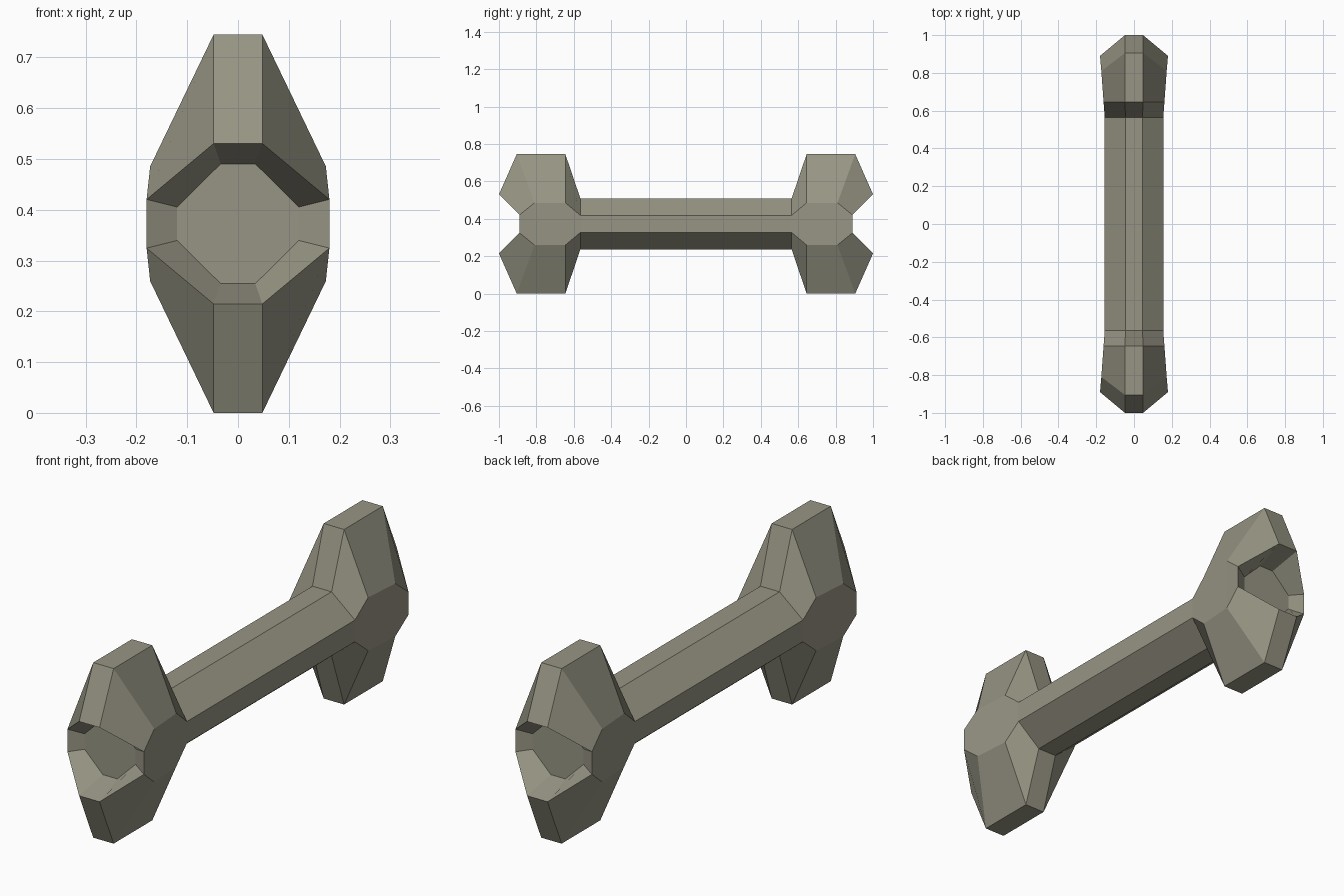
import bpy, bmesh

if "Cube" in bpy.data.objects:
    bpy.data.objects.remove(bpy.data.objects["Cube"])

MID = 0.3725  # height of the bone's centre line

# Half of the bone as octagonal rings, shaft to end recess.
# Each ring: (top half width, top y, top height), (side half width, side y, side height)
# with heights measured from the centre line.
HALF = [
    ((0.045, 0.565, 0.137), (0.155, 0.565, 0.046)),  # end of shaft
    ((0.048, 0.645, 0.3725), (0.161, 0.645, 0.113)),  # inner edge of knob
    ((0.048, 0.905, 0.3725), (0.173, 0.81, 0.113)),   # outer edge of knob
    ((0.048, 1.0, 0.158), (0.18, 0.89, 0.048)),      # rim
    ((0.034, 0.86, 0.118), (0.12, 0.86, 0.033)),     # recess floor
]


def add_ring(bm, ring, end):
    (tx, ty, tz), (sx, sy, sz) = ring
    points = [(tx, ty, tz), (sx, sy, sz), (sx, sy, -sz), (tx, ty, -tz),
              (-tx, ty, -tz), (-sx, sy, -sz), (-sx, sy, sz), (-tx, ty, tz)]
    return [bm.verts.new((x, end * y, MID + z)) for x, y, z in points]


bm = bmesh.new()
rings = [add_ring(bm, r, -1) for r in reversed(HALF)]
rings += [add_ring(bm, r, 1) for r in HALF]

# Skin between neighbouring rings, then the two recess floors
for a, b in zip(rings, rings[1:]):
    for i in range(8):
        j = (i + 1) % 8
        bm.faces.new((a[i], a[j], b[j], b[i]))
bm.faces.new(rings[0])
bm.faces.new(rings[-1])
bmesh.ops.recalc_face_normals(bm, faces=bm.faces)

mesh = bpy.data.meshes.new("bone")
bm.to_mesh(mesh)
bm.free()
bone = bpy.data.objects.new("bone", mesh)
bpy.context.collection.objects.link(bone)

# Dull bone colour
mat = bpy.data.materials.new("aged_bone")
mat.diffuse_color = (0.31, 0.30, 0.23, 1)
mat.use_nodes = True
mat.node_tree.nodes["Principled BSDF"].inputs["Base Color"].default_value = mat.diffuse_color
mesh.materials.append(mat)
